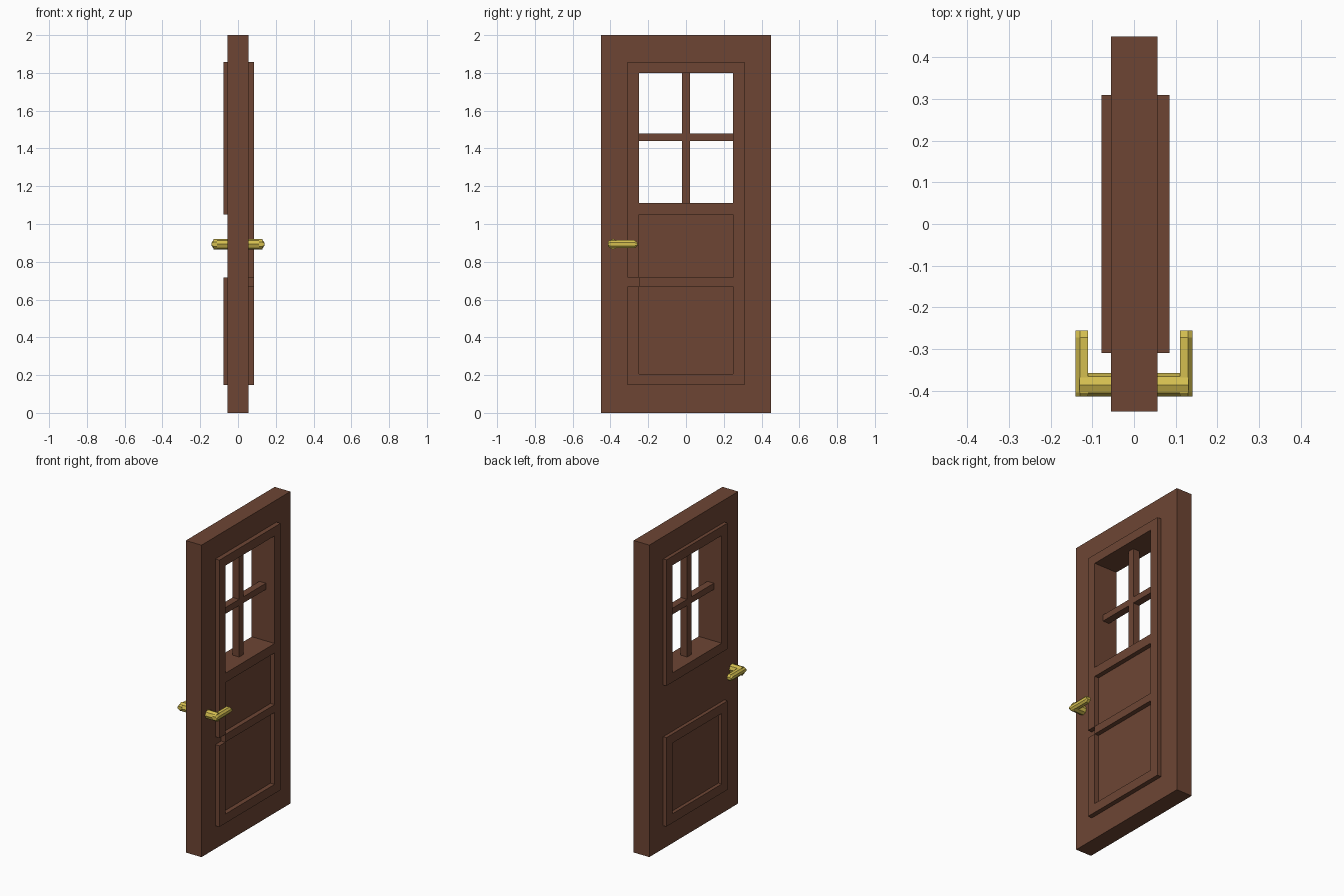
import bpy, bmesh, math
from mathutils import Matrix

if "Cube" in bpy.data.objects:
    bpy.data.objects.remove(bpy.data.objects["Cube"])


def material(name, rgb):
    m = bpy.data.materials.new(name)
    m.diffuse_color = (*rgb, 1)
    m.use_nodes = True
    m.node_tree.nodes["Principled BSDF"].inputs["Base Color"].default_value = m.diffuse_color
    return m


WOOD = material("brown_wood", (0.155, 0.06, 0.034))
BRASS = material("brass", (0.66, 0.52, 0.08))


def finish(name, bm, mat):
    bmesh.ops.recalc_face_normals(bm, faces=bm.faces)
    me = bpy.data.meshes.new(name)
    bm.to_mesh(me)
    bm.free()
    me.materials.append(mat)
    ob = bpy.data.objects.new(name, me)
    bpy.context.collection.objects.link(ob)
    return ob


def lattice(name, ys, zs, rows, x0, x1):
    """Panel in the y-z plane: rows run bottom to top, '#' is solid, '.' is open."""
    bm = bmesh.new()
    grid = [[bm.verts.new((x0, y, z)) for y in ys] for z in zs]
    for r, row in enumerate(rows):
        for c, cell in enumerate(row):
            if cell == "#":
                bm.faces.new((grid[r][c], grid[r][c + 1], grid[r + 1][c + 1], grid[r + 1][c]))
    ext = bmesh.ops.extrude_face_region(bm, geom=bm.faces[:], use_keep_orig=True)
    moved = [v for v in ext["geom"] if isinstance(v, bmesh.types.BMVert)]
    bmesh.ops.translate(bm, verts=moved, vec=(x1 - x0, 0, 0))
    return finish(name, bm, WOOD)


def box(name, size, centre):
    bm = bmesh.new()
    bmesh.ops.create_cube(bm, size=1, matrix=Matrix.Translation(centre) @ Matrix.Diagonal((*size, 1)))
    return finish(name, bm, WOOD)


# Door slab with the window opening
lattice("door_slab", [-0.45, -0.25, 0.25, 0.45], [0, 1.11, 1.80, 2.0],
        ["###", "#.#", "###"], -0.055, 0.056)

# Raised moulding on the right side: one frame with a notch beside the middle rail
ys = [-0.31, -0.25, 0.25, 0.31]
lattice("front_moulding", ys, [0.148, 0.207, 0.668, 0.718, 1.05, 1.11, 1.80, 1.858],
        ["###", "#.#", ".##", "#.#", "###", "#.#", "###"], 0.056, 0.085)

# Two separate raised frames on the left side
frame = ["###", "#.#", "###"]
lattice("back_upper_moulding", ys, [1.05, 1.11, 1.80, 1.858], frame, -0.078, -0.055)
lattice("back_lower_moulding", ys, [0.148, 0.207, 0.66, 0.718], frame, -0.078, -0.055)

# Window bars
box("window_bar_vertical", (0.046, 0.042, 0.69), (0, 0, 1.455))
box("window_bar_horizontal", (0.046, 0.50, 0.04), (0, 0, 1.46))

# Eight-sided spindle through the door
HY, HZ = -0.386, 0.893
bm = bmesh.new()
bmesh.ops.create_cone(bm, cap_ends=True, segments=8, radius1=0.028, radius2=0.028, depth=0.262,
                      matrix=Matrix.Translation((0, HY, HZ)) @ Matrix.Rotation(math.pi / 2, 4, "Y"))
finish("handle_spindle", bm, BRASS)

# Lever on each side: rings along y, faceted on the outer side and tapered at the tip
section = [(0.11, -1.0), (0.13, -1.0), (0.14, -0.4), (0.14, 0.4), (0.13, 1.0), (0.11, 1.0)]
stations = [(-0.414, 0.011), (-0.404, 0.021), (-0.272, 0.021), (-0.256, 0.008)]
for side, label in ((1, "front"), (-1, "back")):
    bm = bmesh.new()
    rings = [[bm.verts.new((side * x, y, HZ + h * k)) for x, k in section] for y, h in stations]
    for a, b in zip(rings, rings[1:]):
        for i in range(6):
            j = (i + 1) % 6
            bm.faces.new((a[i], a[j], b[j], b[i]))
    bm.faces.new(rings[0])
    bm.faces.new(rings[-1])
    finish(label + "_handle_lever", bm, BRASS)
